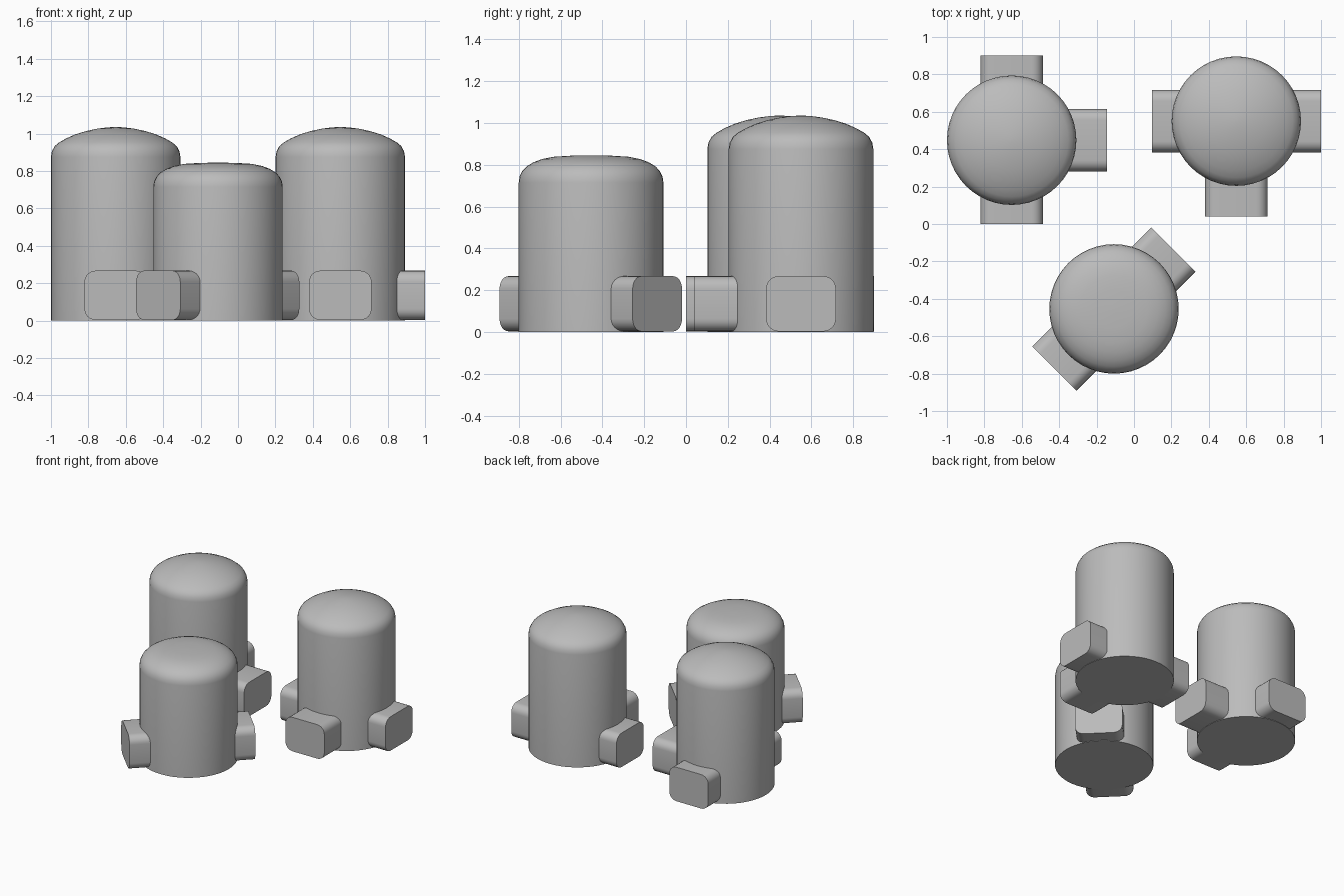
import bpy, bmesh, math
from mathutils import Matrix

if "Cube" in bpy.data.objects:
    bpy.data.objects.remove(bpy.data.objects["Cube"])

grey = bpy.data.materials.new("light_grey")
grey.diffuse_color = (0.5, 0.5, 0.5, 1)
grey.use_nodes = True
grey.node_tree.nodes["Principled BSDF"].inputs["Base Color"].default_value = grey.diffuse_color

RADIUS = 0.346
SEGMENTS = 48


def finish(bm, name, angle):
    bmesh.ops.recalc_face_normals(bm, faces=bm.faces[:])
    mesh = bpy.data.meshes.new(name)
    bm.to_mesh(mesh)
    bm.free()
    obj = bpy.data.objects.new(name, mesh)
    bpy.context.collection.objects.link(obj)
    mesh.materials.append(grey)
    bpy.ops.object.select_all(action='DESELECT')
    obj.select_set(True)
    bpy.context.view_layer.objects.active = obj
    bpy.ops.object.shade_smooth_by_angle(angle=math.radians(angle))
    return obj


def tank(name, x, y, dome):
    """Upright cylinder with a rounded shoulder and shallow dome."""
    profile = [(RADIUS, 0.0)] + dome
    bm = bmesh.new()
    rings = []
    for r, z in profile:
        rings.append([bm.verts.new((x + r * math.cos(2 * math.pi * i / SEGMENTS),
                                    y + r * math.sin(2 * math.pi * i / SEGMENTS), z))
                      for i in range(SEGMENTS)])
    for low, high in zip(rings, rings[1:]):
        for i in range(SEGMENTS):
            j = (i + 1) % SEGMENTS
            bm.faces.new((low[i], low[j], high[j], high[i]))
    bm.faces.new(rings[0])
    bm.faces.new(rings[-1])
    finish(bm, name, 40)


def stub(name, x, y, angle, reach):
    """Block with rounded long edges, running outward from a tank's axis."""
    half, low, high, corner, start = 0.167, 0.003, 0.267, 0.06, 0.2
    outline = []
    for cy, cz, a0 in ((half - corner, high - corner, 0), (corner - half, high - corner, 90),
                       (corner - half, low + corner, 180), (half - corner, low + corner, 270)):
        for k in range(7):
            a = math.radians(a0 + 15 * k)
            outline.append((cy + corner * math.cos(a), cz + corner * math.sin(a)))
    bm = bmesh.new()
    near = [bm.verts.new((start, v, z)) for v, z in outline]
    far = [bm.verts.new((reach, v, z)) for v, z in outline]
    for i in range(len(outline)):
        j = (i + 1) % len(outline)
        bm.faces.new((near[i], near[j], far[j], far[i]))
    bm.faces.new(near)
    bm.faces.new(far)
    bm.transform(Matrix.Translation((x, y, 0)) @ Matrix.Rotation(math.radians(angle), 4, 'Z'))
    finish(bm, name, 30)


# Dome profiles as (radius, height)
tall_dome = [(RADIUS, 0.875), (0.341, 0.905), (0.326, 0.933), (0.302, 0.953), (0.265, 0.974),
             (0.215, 0.996), (0.16, 1.013), (0.10, 1.026), (0.045, 1.033), (0.01, 1.035)]
short_dome = [(RADIUS, 0.715), (0.342, 0.743), (0.329, 0.770), (0.308, 0.792), (0.275, 0.812),
              (0.235, 0.827), (0.18, 0.838), (0.10, 0.843), (0.01, 0.845)]

# Tanks with their stubs as (direction, reach)
layout = [
    ("left", -0.654, 0.448, tall_dome, [(90, 0.452), (-90, 0.448), (0, 0.51)]),
    ("right", 0.547, 0.55, tall_dome, [(0, 0.453), (180, 0.452), (-90, 0.51)]),
    ("front", -0.107, -0.454, short_dome, [(45, 0.448), (225, 0.452)]),
]
for side, x, y, dome, stubs in layout:
    tank(side + "_tank", x, y, dome)
    for n, (angle, reach) in enumerate(stubs, 1):
        stub(f"{side}_stub_{n}", x, y, angle, reach)
